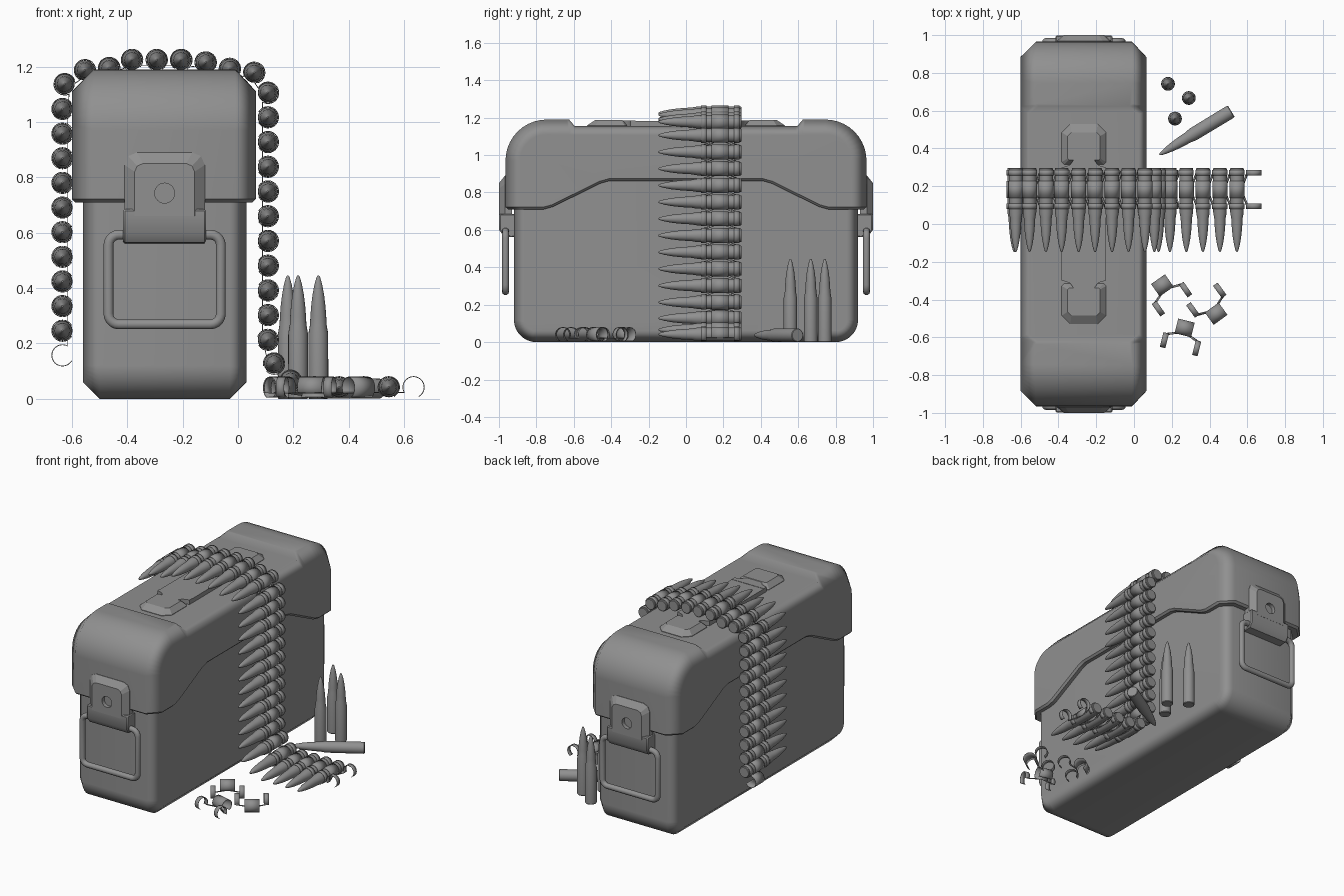
import bpy, bmesh, math
from mathutils import Matrix, Vector

if "Cube" in bpy.data.objects:
    bpy.data.objects.remove(bpy.data.objects["Cube"])

CX = -0.265  # centre line of the box

# Dark gunmetal grey for every part
GREY = bpy.data.materials.new("dark_grey")
GREY.diffuse_color = (0.28, 0.28, 0.28, 1)
GREY.use_nodes = True
GREY.node_tree.nodes["Principled BSDF"].inputs["Base Color"].default_value = GREY.diffuse_color


def obj_from_bm(name, bm, angle=35):
    bmesh.ops.recalc_face_normals(bm, faces=bm.faces)
    me = bpy.data.meshes.new(name)
    bm.to_mesh(me)
    bm.free()
    me.materials.append(GREY)
    for p in me.polygons:
        p.use_smooth = angle > 0
    me.set_sharp_from_angle(angle=math.radians(angle))
    return place(name, me)


def place(name, me, mat=None):
    ob = bpy.data.objects.new(name, me)
    bpy.context.collection.objects.link(ob)
    if mat:
        ob.matrix_world = mat
    return ob


def loft(name, rings, angle=35):
    """Closed skin through rings of equal length, capped at both ends."""
    bm = bmesh.new()
    vs = [[bm.verts.new(p) for p in r] for r in rings]
    n = len(rings[0])
    for a, b in zip(vs, vs[1:]):
        for i in range(n):
            bm.faces.new((a[i], a[(i + 1) % n], b[(i + 1) % n], b[i]))
    bm.faces.new(vs[0])
    bm.faces.new(vs[-1])
    return obj_from_bm(name, bm, angle)


def bevel(ob, width, segments=1, angle=55):
    m = ob.modifiers.new("bevel", 'BEVEL')
    m.width, m.segments, m.limit_method = width, segments, 'ANGLE'
    m.angle_limit = math.radians(angle)


def soften(ob):
    m = ob.modifiers.new("flat_face_normals", 'WEIGHTED_NORMAL')
    m.keep_sharp = True


def mirror_y(ob):
    m = ob.modifiers.new("mirror", 'MIRROR')
    m.use_axis = (False, True, False)


def arc(cx, cy, r, a0, a1, n=8):
    return [(cx + r * math.cos(math.radians(a0 + (a1 - a0) * i / n)),
             cy + r * math.sin(math.radians(a0 + (a1 - a0) * i / n))) for i in range(n + 1)]


def both(half):
    """Mirror a right-hand half profile to a full loop."""
    return half + [(-y, z) for y, z in reversed(half)]


# Box body: side profile with chamfered flanks
def body_ring(x, d):
    half = arc(0.80, 0.12, 0.12 - d, -90, 0) + [(0.92 - d, 0.95)]
    return [(x, y, z) for y, z in both(half)]


soften(loft("box_body", [body_ring(-0.56, 0.06), body_ring(-0.50, 0),
                         body_ring(-0.03, 0), body_ring(0.03, 0.06)], 60))


# Lid: wavy lower edge, rounded ends, shallow recess cut through the flank chamfer
def lid_ring(x, d):
    half = [(0.41, 0.862), (0.46, 0.848), (0.71, 0.724), (0.76, 0.71), (0.965 - d, 0.71)]
    half += arc(0.745, 0.97, 0.22 - d, 0, 90, 10)
    half += [(0.625, 1.19 - d), (0.595, min(1.155, 1.19 - d))]
    shift = 0 if d else math.copysign(0.035, x - CX)
    return [(x + (shift if abs(y) == 0.595 else 0), y, z) for y, z in both(half)]


lid = loft("box_lid", [lid_ring(-0.60, 0.08), lid_ring(-0.52, 0),
                       lid_ring(-0.01, 0), lid_ring(0.065, 0.08)], 60)
bevel(lid, 0.012)
soften(lid)


# Latches on both ends
def outline(halfw, z0, z1, cut, y):
    h = [(halfw, z0), (halfw, z1 - cut), (halfw - cut * 0.3, z1 - cut * 0.3), (halfw - cut, z1)]
    return [(CX + x, y, z) for x, z in both(h)]


upper = loft("latch_plate", [outline(0.145, 0.66, 0.89, 0.045, -0.93),
                             outline(0.145, 0.66, 0.89, 0.045, -0.968),
                             outline(0.108, 0.66, 0.85, 0.03, -1.0)], 0)
bm = bmesh.new()
bmesh.ops.create_cone(bm, cap_ends=True, segments=24, radius1=0.036, radius2=0.036, depth=0.05,
                      matrix=Matrix.Translation((CX, -1.0, 0.743)) @ Matrix.Rotation(math.pi / 2, 4, 'X'))
cutter = obj_from_bm("latch_hole_cutter", bm, 0)
cutter.hide_render = True
cutter.hide_set(True)
b = upper.modifiers.new("hole", 'BOOLEAN')
b.object, b.operation, b.solver = cutter, 'DIFFERENCE', 'EXACT'
mirror_y(upper)

flap = [(-0.90, 0.685), (-0.999, 0.685), (-0.999, 0.60), (-0.975, 0.565), (-0.90, 0.56)]
low = loft("latch_flap", [[(CX + s * 0.15, y, z) for y, z in flap] for s in (-1, 1)])
bevel(low, 0.006)
mirror_y(low)

# Wire carrying loops under each latch
for side, name in ((-1, "front_wire_loop"), (1, "back_wire_loop")):
    cu = bpy.data.curves.new(name, 'CURVE')
    cu.dimensions = '3D'
    cu.bevel_depth, cu.bevel_resolution = 0.0185, 3
    cu.materials.append(GREY)
    sp = cu.splines.new('POLY')
    pts = both(arc(0.165, 0.307, 0.038, -90, 0, 5) + arc(0.165, 0.555, 0.038, 0, 90, 5))
    sp.points.add(len(pts) - 1)
    for p, (x, z) in zip(sp.points, pts):
        p.co = (CX + x, side * 0.965, z, 1)
    sp.use_cyclic_u = True
    sp.use_smooth = True
    place(name, cu)


# Flat carrying handle on the lid: strap and two end pads
def flat(halfw, y0, y1, c, z):
    h = [(halfw - c * 0.3, y0), (halfw, y0 + c * 0.3), (halfw, y1 - c), (halfw - c, y1)]
    return [(CX + x, y, z) for x, y in both(h)]


def tongue_ring(z):
    return [(CX + x, y, z) for x, y in both([(0.118, 0.27), (0.118, 0.298), (0.075, 0.312), (0.05, 0.345)])]


loft("handle_strap", [flat(0.118, -0.29, 0.29, 0.0, 1.14), flat(0.118, -0.29, 0.29, 0.0, 1.183)])
mirror_y(loft("handle_tongue", [tongue_ring(1.14), tongue_ring(1.185)]))
mirror_y(loft("handle_pad", [flat(0.118, 0.315, 0.53, 0.045, 1.14), flat(0.118, 0.315, 0.53, 0.045, 1.158),
                             flat(0.086, 0.34, 0.485, 0.02, 1.188)], 20))

# Cartridge: lathed along +z, base at 0
prof = [(0.033, 0), (0.036, 0.004), (0.0365, 0.03), (0.0355, 0.237), (0.0300, 0.268), (0.0285, 0.300),
        (0.0258, 0.335), (0.021, 0.375), (0.014, 0.413), (0.007, 0.438), (0.003, 0.445)]
N = 20
first = loft("standing_cartridge_1", [[(r * math.cos(2 * math.pi * i / N), r * math.sin(2 * math.pi * i / N), z)
                                       for i in range(N)] for r, z in prof])
round_me = first.data
first.location = (0.18, 0.742, 0)
place("standing_cartridge_2", round_me, Matrix.Translation((0.29, 0.667, 0)))
place("standing_cartridge_3", round_me, Matrix.Translation((0.217, 0.558, 0)))
lying = Vector((-0.38, -0.23, 0)).to_track_quat('Z', 'Y').to_matrix().to_4x4()
place("lying_cartridge", round_me, Matrix.Translation((0.515, 0.597, 0.037)) @ lying)

# Belt link: one wide open loop, two narrow ones, joined by tabs (x along belt, y along cartridge)
D, R = 0.089, 0.0385
bm = bmesh.new()


def strip(pts, y0, y1):
    rows = [(bm.verts.new((x, y0, z)), bm.verts.new((x, y1, z))) for x, z in pts]
    for a, c in zip(rows, rows[1:]):
        bm.faces.new((a[0], a[1], c[1], c[0]))


wide = arc(0, 0, R, -30, 240, 18)
narrow = arc(D, 0, R, 210, -60, 18)
strip(wide, -0.045, 0.045)
for s in (-1, 1):
    strip(narrow, s * 0.073, s * 0.103)
    quad = [(wide[0], 0.015), (wide[0], 0.045), (narrow[0], 0.103), (narrow[0], 0.073)]
    bm.faces.new([bm.verts.new((p[0], s * y, p[1])) for p, y in quad])
bmesh.ops.remove_doubles(bm, verts=bm.verts, dist=0.0005)
link_ob = obj_from_bm("loose_link_1", bm)
link_me = link_ob.data


def thicken(ob):
    m = ob.modifiers.new("thickness", 'SOLIDIFY')
    m.thickness, m.offset = 0.003, 0


# Loose links on the ground
for i, (x, y, a) in enumerate([(0.15, -0.325, -55), (0.435, -0.475, 126), (0.268, -0.55, -104)]):
    ob = link_ob if i == 0 else place(f"loose_link_{i + 1}", link_me)
    ob.matrix_world = Matrix.Translation((x, y, 0.04)) @ Matrix.Rotation(math.radians(a), 4, 'Z')
    thicken(ob)

# Belt path in x-z: up the left side, over the lid, down the right, along the ground
path = [(-0.634, 0.157 + 0.089 * i) for i in range(11)]
path += [(-0.626, 1.137), (-0.553, 1.187), (-0.466, 1.195), (-0.383, 1.224), (-0.293, 1.224),
         (-0.206, 1.224), (-0.116, 1.215), (-0.029, 1.192), (0.058, 1.178)]
path += [(0.108, 1.106 - 0.0893 * i) for i in range(11)]
path += [(0.13, 0.128), (0.19, 0.066), (0.277, 0.042), (0.365, 0.042),
         (0.455, 0.042), (0.545, 0.042), (0.634, 0.042)]
along = Matrix.Rotation(math.pi / 2, 4, 'X')
for i, (x, z) in enumerate(path[1:-1]):
    place(f"belt_cartridge_{i + 1}", round_me, Matrix.Translation((x, 0.297, z)) @ along)
for i, ((x0, z0), (x1, z1)) in enumerate(zip(path, path[1:])):
    turn = Matrix.Rotation(-math.atan2(z1 - z0, x1 - x0), 4, 'Y')
    thicken(place(f"belt_link_{i + 1}", link_me, Matrix.Translation((x0, 0.1825, z0)) @ turn))
